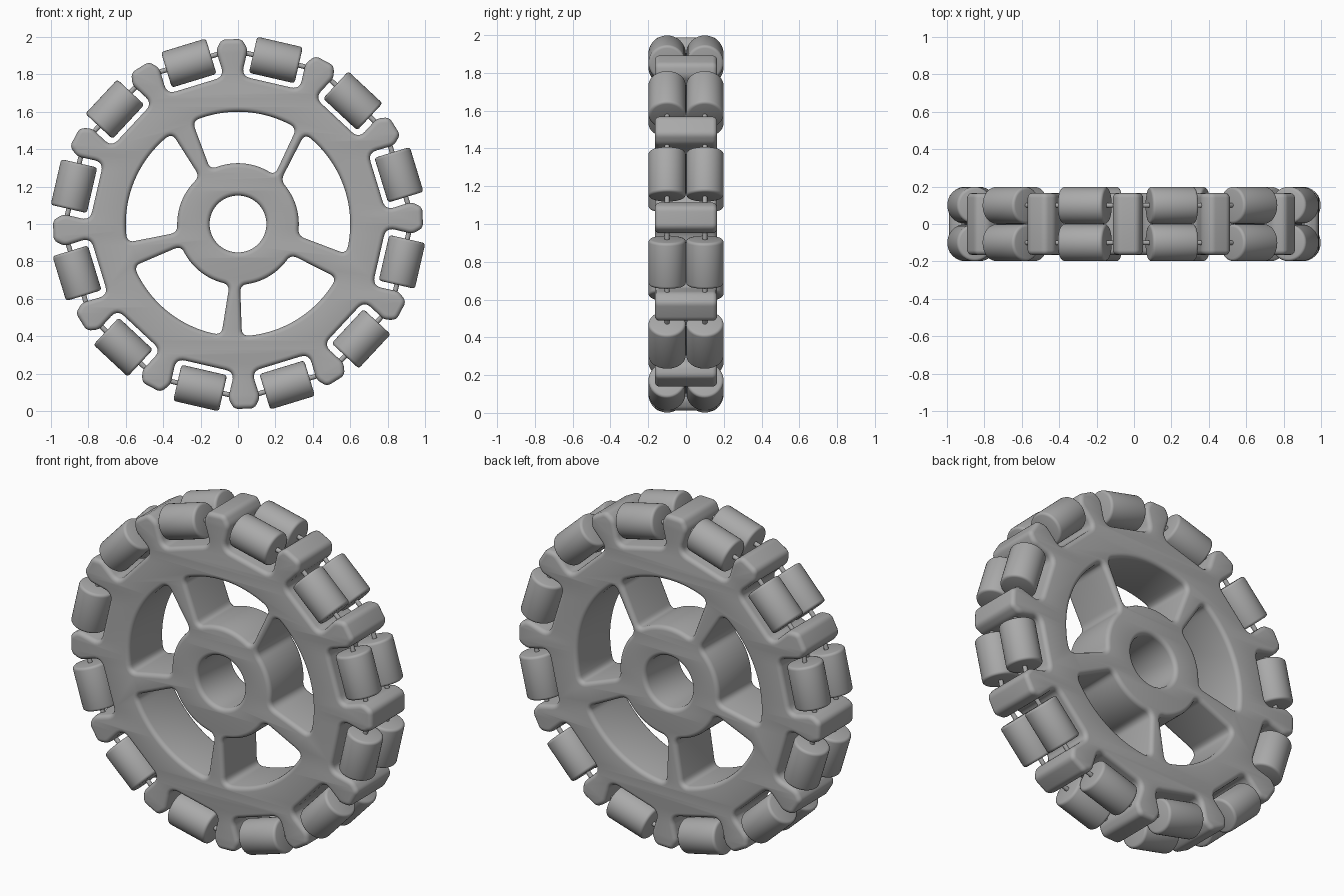
import bpy, bmesh
from math import sin, cos, radians, pi
from mathutils import Vector, Matrix

if "Cube" in bpy.data.objects:
    bpy.data.objects.remove(bpy.data.objects["Cube"])

COUNT = 12
STEP = 360 / COUNT
TURN = 2            # small rotation of the whole wheel, degrees
ROLLER_R = 0.9      # distance of roller axles from the hub
BEVEL = 0.025

grey = bpy.data.materials.new("plain_grey")
grey.use_nodes = True
grey.diffuse_color = (0.4, 0.4, 0.4, 1)
grey.node_tree.nodes["Principled BSDF"].inputs["Base Color"].default_value = (0.4, 0.4, 0.4, 1)


def polar(r, deg):
    return Vector((r * cos(radians(deg)), r * sin(radians(deg))))


def local(deg, u, t):
    """Point given by radial and tangential distance at an angle."""
    return polar(u, deg) + polar(t, deg + 90)


def round_corner(a, c, b, n=6):
    return [a.lerp(c, i / n).lerp(c.lerp(b, i / n), i / n) for i in range(n + 1)]


def arc(r, a, b, n=24):
    return [polar(r, a + (b - a) * i / n) for i in range(n + 1)]


def smooth(ob):
    bpy.ops.object.select_all(action='DESELECT')
    ob.select_set(True)
    bpy.context.view_layer.objects.active = ob
    bpy.ops.object.shade_smooth_by_angle(angle=radians(35))


# Outline of the rim: flared tabs with straight pockets between them
corners = []
for i in range(COUNT):
    a = TURN + i * STEP
    corners += [(local(a, 0.93, -0.085), 0.025), (local(a, 0.988, -0.055), 0.025),
                (local(a, 0.988, 0.055), 0.025), (local(a, 0.93, 0.085), 0.025),
                (local(a + STEP / 2, 0.775, -0.16), 0.05),
                (local(a + STEP / 2, 0.775, 0.16), 0.05)]
outline = []
for i, (c, cut) in enumerate(corners):
    before = corners[i - 1][0]
    after = corners[(i + 1) % len(corners)][0]
    outline += round_corner(c + (before - c).normalized() * cut, c,
                            c + (after - c).normalized() * cut)


def window(out_a, out_b, in_a, in_b, r_out=0.6, r_in=0.325, cut=0.04):
    """Rounded opening between two spokes, going counter-clockwise."""
    do, di = cut / r_out * 180 / pi, cut / r_in * 180 / pi
    oa, ob, ia, ib = polar(r_out, out_a), polar(r_out, out_b), polar(r_in, in_a), polar(r_in, in_b)
    side_a, side_b = (oa - ia).normalized() * cut, (ob - ib).normalized() * cut
    pts = round_corner(oa - side_a, oa, polar(r_out, out_a + do))
    pts += arc(r_out, out_a + do, out_b - do)[1:-1]
    pts += round_corner(polar(r_out, out_b - do), ob, ob - side_b)
    pts += round_corner(ib + side_b, ib, polar(r_in, in_b - di))
    pts += arc(r_in, in_b - di, in_a + di)[1:-1]
    pts += round_corner(polar(r_in, in_a + di), ia, ia + side_a)
    return pts


loops = [outline, arc(0.152, 0, 360, 64)[:-1]]
for angles in [(58.5, 114, 53, 117), (126, 189.5, 129, 188), (202, 261.5, 201, 262),
               (272, 331.5, 272, 330), (344.5, 413.5, 349, 405.5)]:
    loops.append(window(*angles))

# Wheel body: filled outline with rounded edges on both faces
curve = bpy.data.curves.new("wheel_body", 'CURVE')
curve.dimensions = '2D'
curve.fill_mode = 'BOTH'
curve.extrude = 0.165 - BEVEL
curve.bevel_depth = BEVEL
curve.bevel_resolution = 3
curve.offset = -BEVEL
for pts in loops:
    spline = curve.splines.new('POLY')
    spline.points.add(len(pts) - 1)
    for point, p in zip(spline.points, pts):
        point.co = (p.x, p.y, 0, 1)
    spline.use_cyclic_u = True
body = bpy.data.objects.new("wheel_body", curve)
bpy.context.collection.objects.link(body)
bpy.ops.object.select_all(action='DESELECT')
body.select_set(True)
bpy.context.view_layer.objects.active = body
bpy.ops.object.convert(target='MESH')
body = bpy.context.view_layer.objects.active
bm = bmesh.new()
bm.from_mesh(body.data)
bmesh.ops.remove_doubles(bm, verts=bm.verts, dist=0.0002)
bmesh.ops.recalc_face_normals(bm, faces=bm.faces)
bm.to_mesh(body.data)
bm.free()
body.data.materials.clear()
body.data.materials.append(grey)
body.matrix_world = Matrix.Translation((0, 0, 1)) @ Matrix.Rotation(pi / 2, 4, 'X')
smooth(body)


def cylinder_mesh(name, radius, length, segments, bevel=0):
    bm = bmesh.new()
    bmesh.ops.create_cone(bm, cap_ends=True, segments=segments,
                          radius1=radius, radius2=radius, depth=length)
    if bevel:
        rims = [e for e in bm.edges if abs(e.verts[0].co.z - e.verts[1].co.z) < 0.001]
        bmesh.ops.bevel(bm, geom=rims, offset=bevel, segments=3, profile=0.5, affect='EDGES')
    mesh = bpy.data.meshes.new(name)
    bm.to_mesh(mesh)
    bm.free()
    mesh.materials.append(grey)
    return mesh


# Two rows of rollers on thin axle pins
roller = cylinder_mesh("roller", 0.099, 0.25, 40, 0.015)
pin = cylinder_mesh("axle_pin", 0.013, 0.36, 12)
for row, y in (("front", -0.1), ("back", 0.1)):
    for i in range(COUNT):
        a = TURN + (i + 0.5) * STEP
        p = polar(ROLLER_R, a)
        place = Matrix.Translation((p.x, y, 1 + p.y)) @ Matrix.Rotation(-radians(a), 4, 'Y')
        for mesh in (roller, pin):
            ob = bpy.data.objects.new(f"{row}_{mesh.name}_{i + 1}", mesh)
            bpy.context.collection.objects.link(ob)
            ob.matrix_world = place
            if i == 0 and y < 0:
                smooth(ob)
